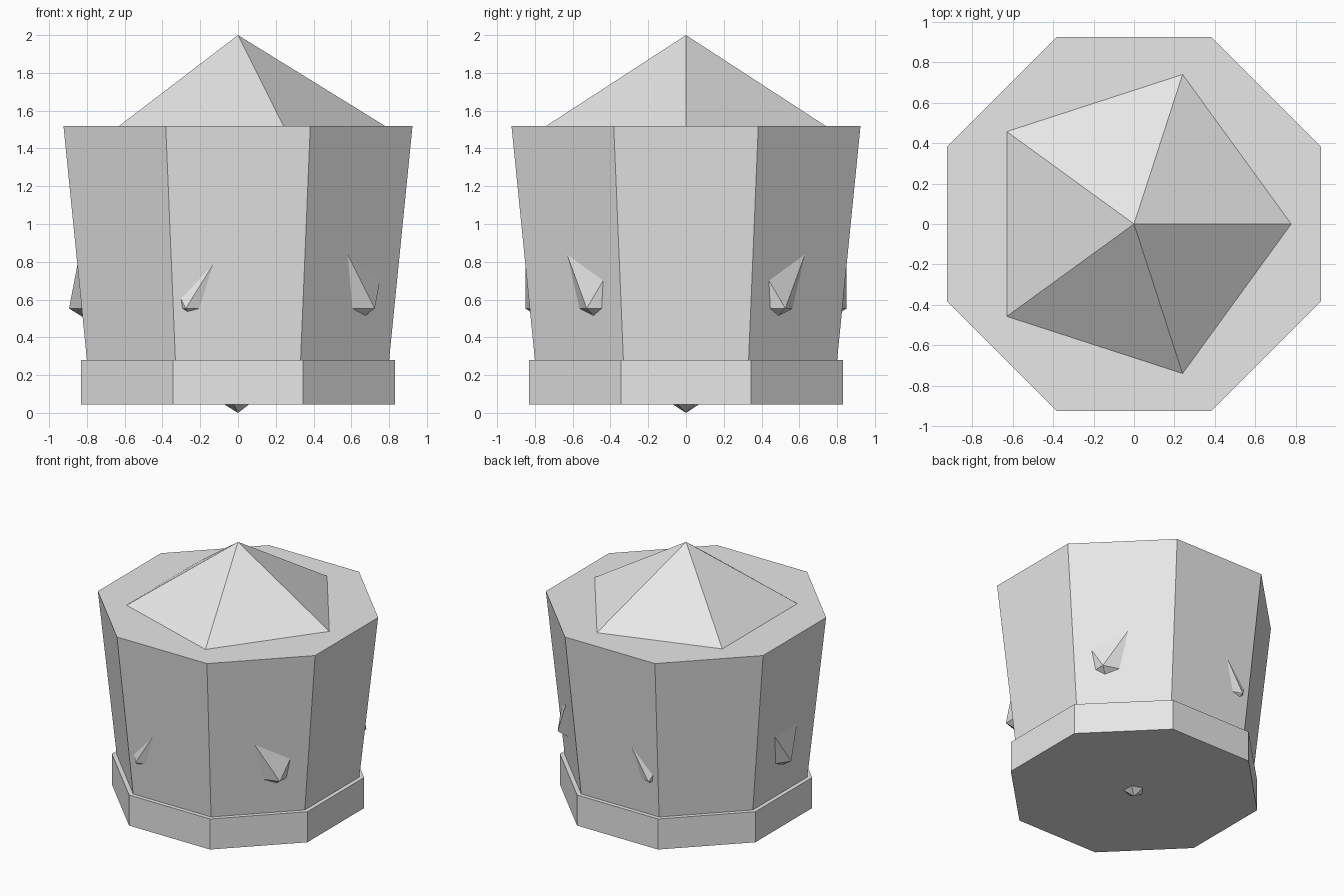
import bpy
import math

if "Cube" in bpy.data.objects:
    bpy.data.objects.remove(bpy.data.objects["Cube"])

grey = bpy.data.materials.new("plain grey")
grey.diffuse_color = (0.8, 0.8, 0.8, 1.0)
grey.use_nodes = True
grey.node_tree.nodes["Principled BSDF"].inputs["Base Color"].default_value = grey.diffuse_color


def finish(name):
    obj = bpy.context.object
    obj.name = name
    obj.data.materials.append(grey)
    return obj


def octagon_tier(name, r_bottom, r_top, z_bottom, z_top):
    """Eight-sided tier with flat sides facing the four axes."""
    bpy.ops.mesh.primitive_cone_add(
        vertices=8, radius1=r_bottom, radius2=r_top, depth=z_top - z_bottom,
        location=(0, 0, (z_bottom + z_top) / 2),
        rotation=(0, 0, math.pi / 8))
    return finish(name)


# Foot ring and flared body
octagon_tier("base", 0.9, 0.9, 0.045, 0.28)
octagon_tier("body", 0.866, 1.0, 0.28, 1.52)

# Faceted core: forms the pointed cap, side spikes and bottom tip
bpy.ops.mesh.primitive_ico_sphere_add(subdivisions=1, radius=1.0, location=(0, 0, 1.0))
finish("faceted_core")
